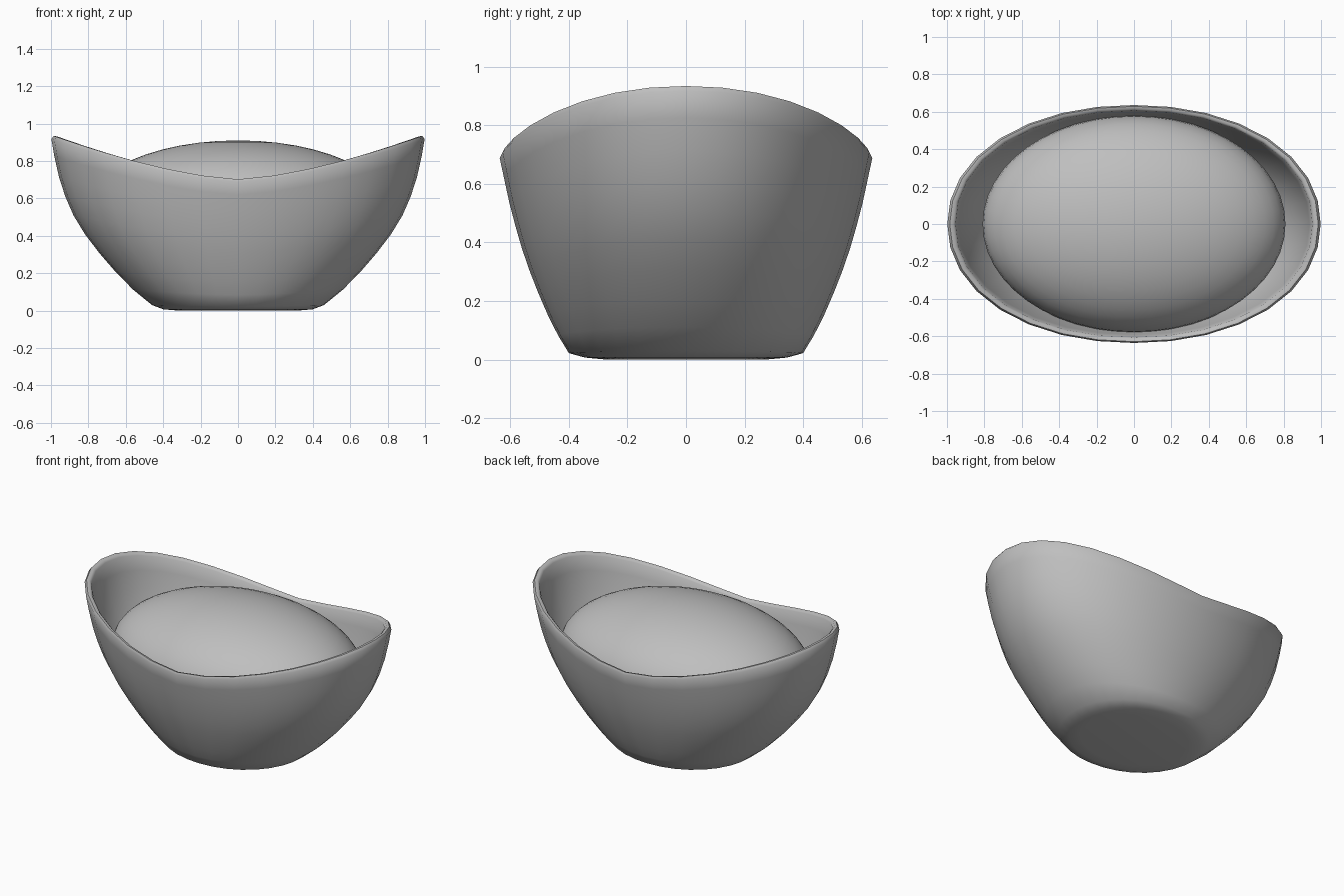
import bpy, bmesh
from math import cos, sin, pi, radians

cube = bpy.data.objects.get("Cube")
if cube:
    bpy.data.objects.remove(cube, do_unlink=True)

grey = bpy.data.materials.new("plain grey")
grey.use_nodes = True
colour = (0.52, 0.52, 0.52, 1)
grey.diffuse_color = colour
grey.node_tree.nodes["Principled BSDF"].inputs["Base Color"].default_value = colour

SEGMENTS = 32


def finish(obj, angle):
    obj.data.materials.append(grey)
    bpy.ops.object.select_all(action='DESELECT')
    obj.select_set(True)
    bpy.context.view_layer.objects.active = obj
    bpy.ops.object.shade_smooth_by_angle(angle=radians(angle))


def rim_height(x):
    # The rim sweeps up towards both ends
    return 0.695 + 0.232 * abs(x) ** 1.5


def oval_ring(bm, rx, ry, level, lift=0):
    ring = []
    for i in range(SEGMENTS):
        a = 2 * pi * i / SEGMENTS
        c, s = cos(a), sin(a)
        # Slightly fuller than an ellipse
        k = (abs(c) ** 2.1 + abs(s) ** 2.1) ** (-1 / 2.1)
        ring.append(bm.verts.new((rx * c * k, ry * s * k,
                                  level * rim_height(c * k) + lift)))
    return ring


# Bowl shell: half length, half width, share of the rim height
wall = [(0.46, 0.40, 0.032), (0.56, 0.437, 0.12), (0.652, 0.472, 0.22),
        (0.74, 0.505, 0.33), (0.818, 0.535, 0.44), (0.88, 0.561, 0.55),
        (0.924, 0.583, 0.66), (0.957, 0.603, 0.77), (0.982, 0.621, 0.89),
        (0.998, 0.636, 0.99)]
bm = bmesh.new()
rings = [oval_ring(bm, 0.33, 0.28, 0, 0.001),
         oval_ring(bm, 0.40, 0.345, 0, 0.007)]
rings += [oval_ring(bm, *w) for w in wall]
# Rounded lip
rings.append(oval_ring(bm, 0.985, 0.629, 1, 0.007))
rings.append(oval_ring(bm, 0.966, 0.615, 1, 0.004))
# Inner wall and floor
rings += [oval_ring(bm, x - 0.044, y - 0.03, t) for x, y, t in reversed(wall[1:])]
for low, high in zip(rings, rings[1:]):
    for i in range(SEGMENTS):
        j = (i + 1) % SEGMENTS
        bm.faces.new((low[i], low[j], high[j], high[i]))
bm.faces.new(list(reversed(rings[0])))
bm.faces.new(rings[-1])
bmesh.ops.recalc_face_normals(bm, faces=bm.faces)
mesh = bpy.data.meshes.new("bowl")
bm.to_mesh(mesh)
bm.free()
bowl = bpy.data.objects.new("bowl", mesh)
bpy.context.collection.objects.link(bowl)
finish(bowl, 50)

# Domed cushion filling the bowl
bpy.ops.mesh.primitive_uv_sphere_add(segments=48, ring_count=24, radius=1,
                                     location=(0, 0, 0.546))
cushion = bpy.context.object
cushion.name = "cushion"
cushion.scale = (0.81, 0.58, 0.364)
bpy.ops.object.transform_apply(location=False, rotation=False, scale=True)
finish(cushion, 60)
